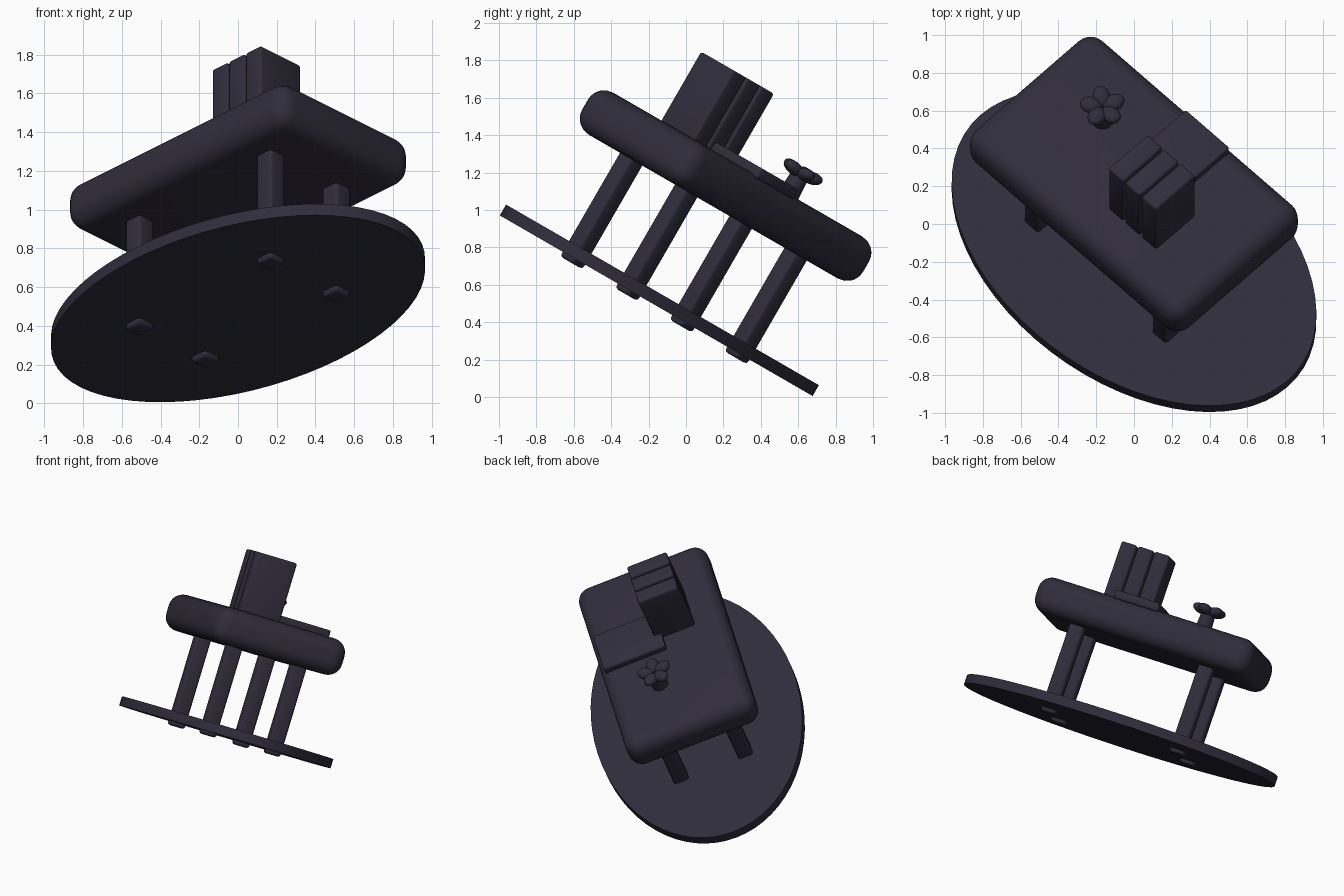
import bpy, bmesh
from math import radians, cos, sin, pi
from mathutils import Matrix, Vector

if "Cube" in bpy.data.objects:
    bpy.data.objects.remove(bpy.data.objects["Cube"])

# Whole model is tilted 30 degrees and turned 45 degrees in its own plane
FRAME = (Matrix.Translation((0, -0.331, 0.191))
         @ Matrix.Rotation(radians(-30), 4, 'X')
         @ Matrix.Rotation(radians(-45), 4, 'Z'))

dark = bpy.data.materials.new("dark_slate")
dark.diffuse_color = (0.03, 0.026, 0.045, 1)
dark.use_nodes = True
dark.node_tree.nodes["Principled BSDF"].inputs["Base Color"].default_value = dark.diffuse_color


def finish(name, bm, angle=35):
    mesh = bpy.data.meshes.new(name)
    bm.normal_update()
    bm.to_mesh(mesh)
    bm.free()
    mesh.materials.append(dark)
    ob = bpy.data.objects.new(name, mesh)
    bpy.context.collection.objects.link(ob)
    ob.matrix_world = FRAME
    bpy.ops.object.select_all(action='DESELECT')
    ob.select_set(True)
    bpy.context.view_layer.objects.active = ob
    bpy.ops.object.shade_smooth_by_angle(angle=radians(angle))
    return ob


def placed(center, size):
    return Matrix.Translation(center) @ Matrix.Diagonal((*size, 1))


def rounded_box(name, center, size, bevel, segments):
    bm = bmesh.new()
    bmesh.ops.create_cube(bm, size=1, matrix=placed(center, size))
    bmesh.ops.bevel(bm, geom=bm.edges[:], offset=bevel, segments=segments,
                    profile=0.5, affect='EDGES')
    return finish(name, bm)


def cylinder(name, center, rx, ry, height, sides, top=1.0):
    bm = bmesh.new()
    bmesh.ops.create_cone(bm, cap_ends=True, segments=sides, radius1=1, radius2=top,
                          depth=1, matrix=placed(center, (rx, ry, height)))
    return finish(name, bm)


# Oval base
cylinder("oval_base", (0, 0, 0.377), 1.149, 0.738, 0.067, 64)

# Thick rounded top
rounded_box("table_top", (0, 0, 1.085), (1.61, 0.96, 0.26), 0.1, 6)

# Four legs, poking just through the base
for i, sx in enumerate((-1, 1)):
    for j, sy in enumerate((-1, 1)):
        rounded_box(f"leg_{2 * i + j + 1}", (0.478 * sx, 0.24 * sy, 0.7),
                    (0.11, 0.11, 0.77), 0.02, 3)

# Row of three upright books
for i in range(3):
    rounded_box(f"book_{i + 1}", (0.118 + 0.123 * i, -0.107, 1.425),
                (0.113, 0.295, 0.43), 0.015, 3)

# Flat tablet partly under the books
rounded_box("flat_tablet", (0.107, 0.215, 1.232), (0.33, 0.46, 0.06), 0.012, 3)

# Flower stem and petals
fx, fy = -0.341, 0.107
cylinder("flower_stem", (fx, fy, 1.27), 0.058, 0.058, 0.14, 24, 0.85)
for k in range(5):
    a = radians(-2) + k * 2 * pi / 5
    bm = bmesh.new()
    m = (Matrix.Translation((fx + 0.062 * cos(a), fy + 0.062 * sin(a), 1.35))
         @ Matrix.Rotation(a, 4, 'Z') @ Matrix.Rotation(radians(-12), 4, 'Y')
         @ Matrix.Diagonal((0.062, 0.047, 0.034, 1)))
    bmesh.ops.create_uvsphere(bm, u_segments=20, v_segments=12, radius=1, matrix=m)
    finish(f"petal_{k + 1}", bm, 60)
